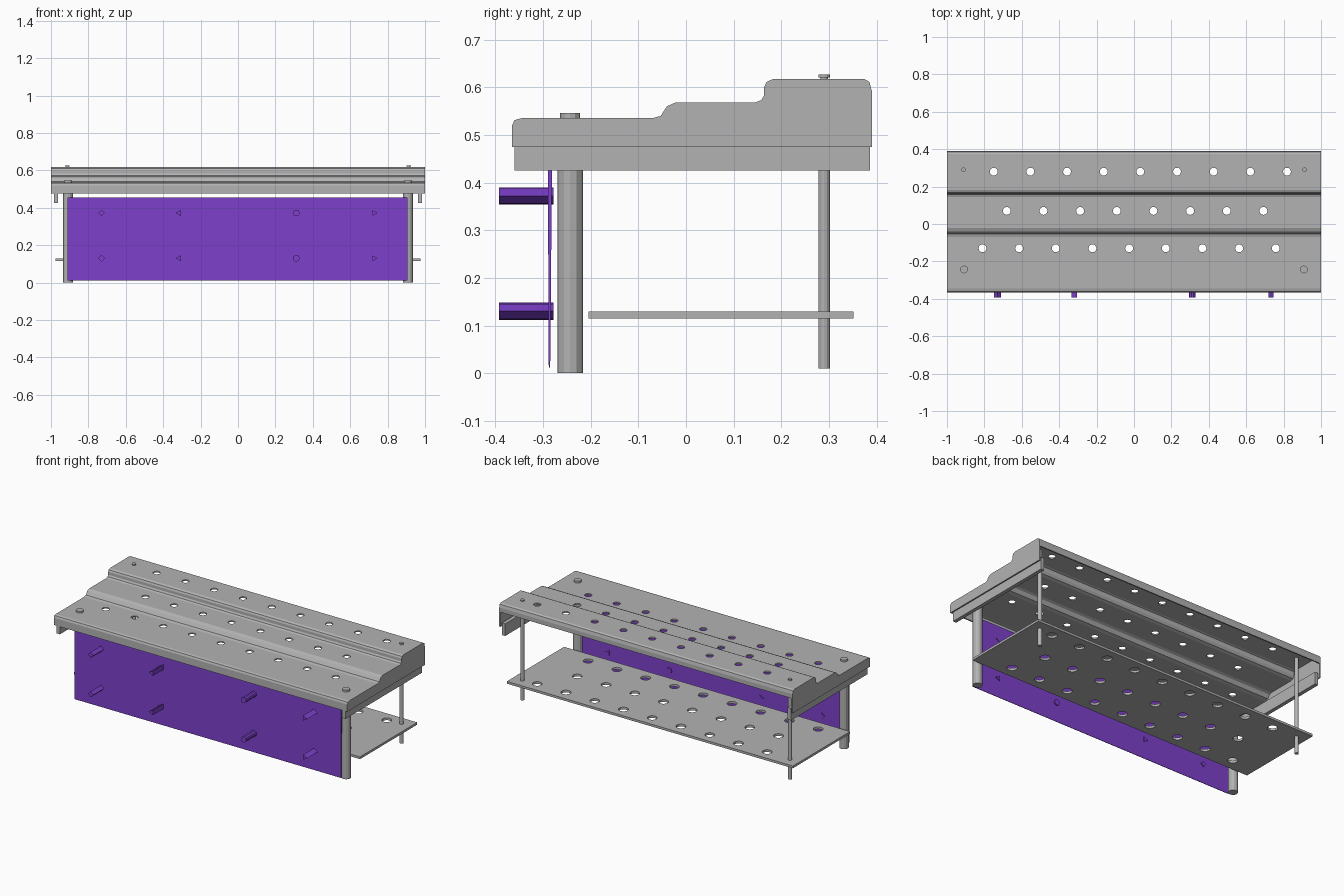
import bpy, bmesh
from math import sin, cos, pi
from mathutils import Vector

cube = bpy.data.objects.get("Cube")
if cube:
    bpy.data.objects.remove(cube, do_unlink=True)


def material(name, color):
    m = bpy.data.materials.new(name)
    m.use_nodes = True
    m.diffuse_color = color
    m.node_tree.nodes["Principled BSDF"].inputs["Base Color"].default_value = color
    return m


GRAY = material("light_gray", (0.45, 0.45, 0.45, 1))
PURPLE = material("purple", (0.21, 0.052, 0.61, 1))


def add_prism(bm, pts, axis, a, b):
    """Extrude a 2D outline along an axis from a to b."""
    place = {"x": lambda p, v: (v, p[0], p[1]),
             "y": lambda p, v: (p[0], v, p[1]),
             "z": lambda p, v: (p[0], p[1], v)}[axis]
    lo = [bm.verts.new(place(p, a)) for p in pts]
    hi = [bm.verts.new(place(p, b)) for p in pts]
    bm.faces.new(lo[::-1])
    bm.faces.new(hi)
    for i in range(len(pts)):
        j = (i + 1) % len(pts)
        bm.faces.new((lo[i], lo[j], hi[j], hi[i]))


def finish(name, bm, mat):
    bmesh.ops.recalc_face_normals(bm, faces=bm.faces)
    me = bpy.data.meshes.new(name)
    bm.to_mesh(me)
    bm.free()
    ob = bpy.data.objects.new(name, me)
    bpy.context.collection.objects.link(ob)
    if mat:
        me.materials.append(mat)
    return ob


def prism(name, pts, axis, a, b, mat):
    bm = bmesh.new()
    add_prism(bm, pts, axis, a, b)
    return finish(name, bm, mat)


def ngon(u, v, r, n, start=0.0):
    return [(u + r * cos(start + 2 * pi * i / n),
             v + r * sin(start + 2 * pi * i / n)) for i in range(n)]


def rect(u0, u1, v0, v1):
    return [(u0, v0), (u1, v0), (u1, v1), (u0, v1)]


def offset(path, t):
    """Parallel copy of an open path, moved to its right by t."""
    out = []
    vs = [Vector(p) for p in path]
    for i, p in enumerate(vs):
        d1 = (p - vs[i - 1]).normalized() if i else (vs[1] - p).normalized()
        d2 = (vs[i + 1] - p).normalized() if i < len(vs) - 1 else d1
        n1, n2 = Vector((d1.y, -d1.x)), Vector((d2.y, -d2.x))
        m = (n1 + n2).normalized()
        out.append(tuple(p + m * t / m.dot(n1)))
    return out


# Hole rows shared by the cover and the shelf: y, first x, count
ROWS = [(0.28, -0.75, 9), (0.07, -0.68, 8), (-0.13, -0.81, 9)]


def punch(ob, radius):
    bm = bmesh.new()
    for y, x0, count in ROWS:
        for i in range(count):
            add_prism(bm, ngon(x0 + 0.196 * i, y, radius, 16), "z", 0, 1)
    cutter = finish("hole_cutter", bm, None)
    cutter.hide_render = True
    mod = ob.modifiers.new("holes", "BOOLEAN")
    mod.operation, mod.solver, mod.object = "DIFFERENCE", "EXACT", cutter
    dg = bpy.context.evaluated_depsgraph_get()
    me = bpy.data.meshes.new_from_object(ob.evaluated_get(dg))
    ob.modifiers.clear()
    ob.data = me
    bpy.data.objects.remove(cutter, do_unlink=True)


# Stepped cover: bent sheet with an open back and underside
profile = [(-0.365, 0.475), (-0.365, 0.52), (-0.36, 0.531), (-0.345, 0.535),
           (-0.07, 0.535), (-0.053, 0.54), (-0.04, 0.56), (-0.022, 0.568),
           (0.145, 0.568), (0.158, 0.573), (0.164, 0.583), (0.164, 0.6),
           (0.169, 0.611), (0.182, 0.617), (0.375, 0.617), (0.385, 0.611),
           (0.39, 0.592), (0.39, 0.565)]
cover = prism("stepped_cover", profile + offset(profile, 0.008)[::-1],
              "x", -0.992, 0.992, GRAY)
punch(cover, 0.021)

# Lower shelf
shelf = prism("lower_shelf", rect(-0.975, 0.975, -0.205, 0.352),
              "z", 0.115, 0.129, GRAY)
punch(shelf, 0.028)

for side, s in (("left", 1), ("right", -1)):
    # Cover end walls and the rails below them
    prism(side + "_end_wall", profile + [(0.39, 0.475)], "x", s * 0.992, s, GRAY)
    prism(side + "_end_rail", rect(-0.36, 0.386, 0.425, 0.5),
          "x", s * 0.962, s * 0.985, GRAY)
    # Front posts with end studs
    x = s * 0.908
    prism(side + "_front_post", ngon(x, -0.243, 0.027, 12), "z", 0, 0.53, GRAY)
    prism(side + "_front_stud", ngon(x, -0.243, 0.021, 12), "z", 0.53, 0.546, GRAY)
    # Slim back legs with end studs
    x = s * 0.912
    prism(side + "_back_leg", ngon(x, 0.29, 0.012, 12), "z", 0.01, 0.612, GRAY)
    prism(side + "_back_stud_neck", ngon(x, 0.29, 0.008, 12), "z", 0.612, 0.62, GRAY)
    prism(side + "_back_stud", ngon(x, 0.29, 0.012, 12), "z", 0.62, 0.627, GRAY)

# Front panel, thinner toward the bottom
prism("front_panel", [(-0.288, 0.012), (-0.285, 0.012), (-0.281, 0.455), (-0.29, 0.455)],
      "x", -0.912, 0.905, PURPLE)

# Pegs of different cross-sections: x, sides, start angle
PEGS = [(-0.73, 4, 0), (-0.315, 3, pi), (0.312, 10, 0), (0.728, 3, 0)]
for level, z in (("lower", 0.13), ("upper", 0.372)):
    for i, (x, sides, start) in enumerate(PEGS):
        prism(f"{level}_peg_{i + 1}", ngon(x, z, 0.018, sides, start),
              "y", -0.392, -0.278, PURPLE)
